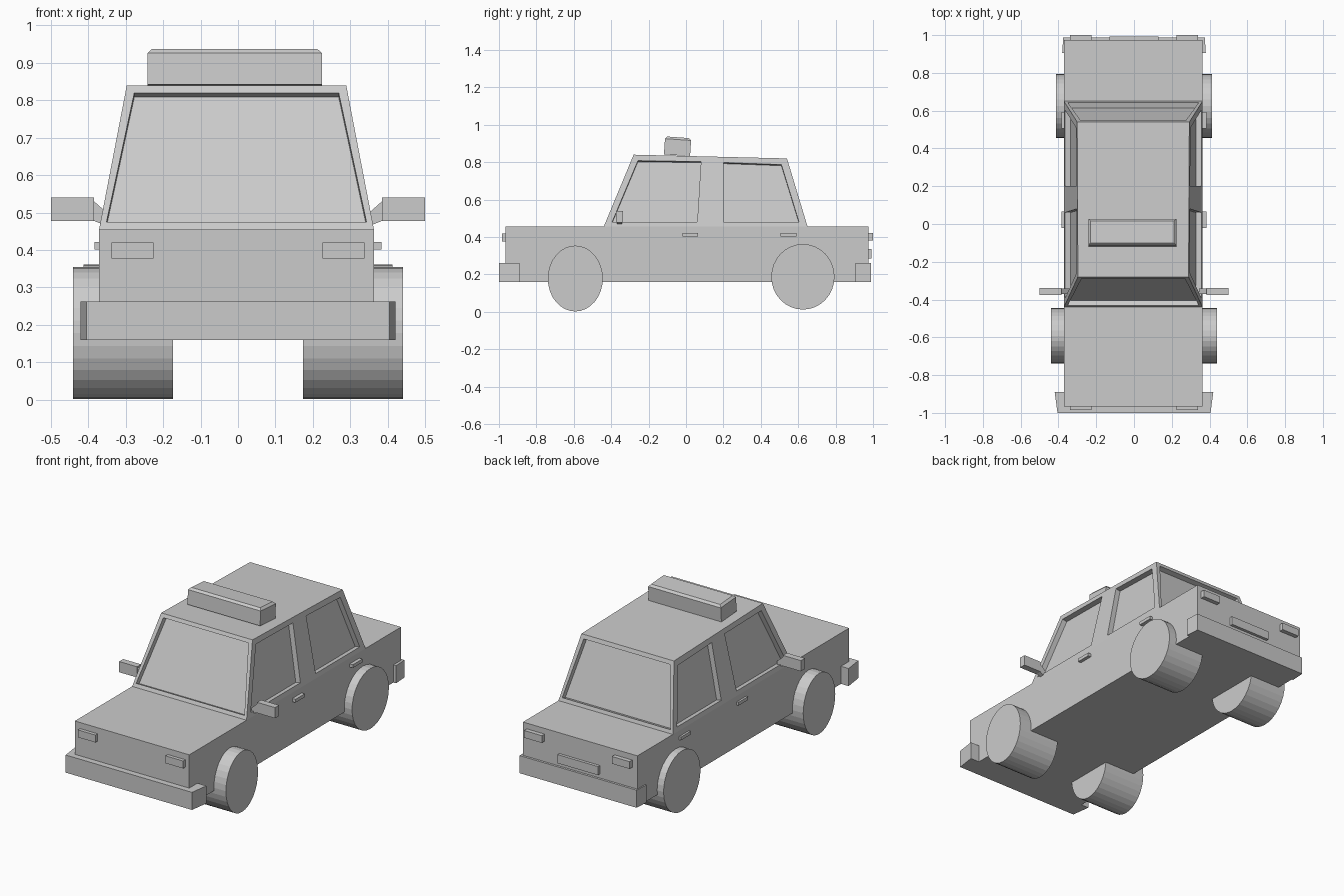
import bpy, bmesh, math
from mathutils import Vector, Matrix

if "Cube" in bpy.data.objects:
    bpy.data.objects.remove(bpy.data.objects["Cube"], do_unlink=True)

grey = bpy.data.materials.new("plain grey")
grey.use_nodes = True
grey.diffuse_color = (0.6, 0.6, 0.6, 1)
grey.node_tree.nodes["Principled BSDF"].inputs["Base Color"].default_value = (0.6, 0.6, 0.6, 1)

OFF = -0.004  # the shell sits a touch off centre


def add_loft(bm, ring_a, ring_b):
    """Closed solid between two rings of points."""
    a = [bm.verts.new(p) for p in ring_a]
    b = [bm.verts.new(p) for p in ring_b]
    n = len(a)
    bm.faces.new(a)
    bm.faces.new(b)
    for i in range(n):
        j = (i + 1) % n
        bm.faces.new((a[i], a[j], b[j], b[i]))


def finish(name, bm):
    bmesh.ops.recalc_face_normals(bm, faces=bm.faces)
    mesh = bpy.data.meshes.new(name)
    bm.to_mesh(mesh)
    bm.free()
    mesh.materials.append(grey)
    obj = bpy.data.objects.new(name, mesh)
    bpy.context.collection.objects.link(obj)
    return obj


def loft(name, ring_a, ring_b):
    bm = bmesh.new()
    add_loft(bm, ring_a, ring_b)
    return finish(name, bm)


def rect(x0, x1, y0, y1, z):
    return [(x0, y0, z), (x1, y0, z), (x1, y1, z), (x0, y1, z)]


def box(name, x, y, z):
    x = sorted(x)
    return loft(name, rect(*x, *y, z[0]), rect(*x, *y, z[1]))


# lower body
box("lower_body", (-0.367 + OFF, 0.367 + OFF), (-0.965, 0.975), (0.16, 0.455))

# cabin shell
BASE = 0.455
RISE = 0.385


def side_x(z):
    return 0.367 - 0.074 * (z - BASE) / RISE


def front_y(z):
    return -0.44 + 0.16 * (z - BASE) / RISE


def rear_y(z):
    return 0.65 - 0.11 * (z - BASE) / 0.365


front_top, rear_top = 0.84, 0.82
wf, wr = side_x(front_top), side_x(rear_top)
cabin = loft("cabin", rect(-0.367, 0.367, -0.44, 0.65, BASE),
             [(-wf, -0.28, front_top), (wf, -0.28, front_top),
              (wr, 0.54, rear_top), (-wr, 0.54, rear_top)])

# recessed windows
cut = bmesh.new()


def cut_window(points, outward):
    pts = [Vector(p) for p in points]
    n = (pts[1] - pts[0]).cross(pts[3] - pts[0]).normalized()
    if n.dot(Vector(outward)) < 0:
        n = -n
    add_loft(cut, [p + n * 0.02 for p in pts], [p - n * 0.03 for p in pts])


for place, out, top in ((front_y, -1, 0.82), (rear_y, 1, 0.797)):
    low = 0.475
    a, b = side_x(low) - 0.016, side_x(top) - 0.024
    cut_window([(-a, place(low), low), (a, place(low), low),
                (b, place(top), top), (-b, place(top), top)], (0, out, 0))

side_windows = [
    [(-0.395, 0.48), (0.06, 0.48), (0.08, 0.803), (-0.257, 0.808)],
    [(0.2, 0.48), (0.604, 0.48), (0.51, 0.787), (0.2, 0.798)],
]
for s in (1, -1):
    for window in side_windows:
        cut_window([(s * side_x(z), y, z) for y, z in window], (s, 0, 0))

cutter = finish("window_cutter", cut)
cutter.hide_render = True
mod = cabin.modifiers.new("windows", "BOOLEAN")
mod.operation = "DIFFERENCE"
mod.solver = "EXACT"
mod.object = cutter
bpy.context.view_layer.update()
cabin.data = bpy.data.meshes.new_from_object(
    cabin.evaluated_get(bpy.context.evaluated_depsgraph_get()))
cabin.modifiers.clear()
bpy.data.objects.remove(cutter, do_unlink=True)
cabin.location.x = OFF

# roof sign with chamfered top
bm = bmesh.new()
bmesh.ops.create_cube(bm, size=1, matrix=Matrix.Diagonal((0.466, 0.14, 0.096, 1)))
top_edges = [e for e in bm.edges if all(v.co.z > 0 for v in e.verts)]
bmesh.ops.bevel(bm, geom=top_edges, offset=0.012, segments=1, affect="EDGES")
sign = finish("roof_sign", bm)
sign.location = (-0.009, -0.045, 0.885)
sign.rotation_euler.x = math.radians(-4)


# bumpers with wrapped ends
def bumper(name, plan):
    loft(name, [(x, y, 0.16) for x, y in plan], [(x, y, 0.262) for x, y in plan])


bumper("front_bumper", [(-0.405, -1), (0.405, -1), (0.42, -0.89), (-0.42, -0.89)])
bumper("rear_bumper", [(-0.38, 0.905), (0.38, 0.905), (0.375, 0.988), (-0.375, 0.988)])

# rear plate
box("rear_plate", (-0.13, 0.13), (0.97, 0.992), (0.285, 0.335))


# wheels, slightly taller than long
def wheel(name, side, inner, outer, y, z, ry, rz):
    rings = []
    for x in (inner, outer):
        angles = [2 * math.pi * i / 32 for i in range(32)]
        rings.append([(side * x, y + ry * math.cos(t), z + rz * math.sin(t)) for t in angles])
    loft(name, *rings)


# mirrored details
for side, label in ((1, "left"), (-1, "right")):
    wheel(label + "_front_wheel", side, 0.173, 0.44, -0.592, 0.178, 0.147, 0.176)
    wheel(label + "_rear_wheel", side, 0.175, 0.412, 0.625, 0.187, 0.169, 0.175)
    lamp_x = (side * 0.225, side * 0.338)
    box(label + "_headlight", lamp_x, (-0.985, -0.96), (0.377, 0.42))
    box(label + "_tail_light", lamp_x, (0.97, 1.0), (0.38, 0.422))
    handle_x = (side * 0.35, side * 0.383)
    box(label + "_front_handle", handle_x, (-0.02, 0.065), (0.402, 0.421))
    box(label + "_rear_handle", handle_x, (0.505, 0.592), (0.402, 0.421))
    # door mirror and its tapered stalk
    box(label + "_mirror", (side * 0.385, side * 0.5), (-0.375, -0.338), (0.478, 0.54))
    stalk = [[(side * x, y, z) for y, z in ((-0.37, lo), (-0.342, lo), (-0.342, hi), (-0.37, hi))]
             for x, lo, hi in ((0.345, 0.462, 0.495), (0.39, 0.48, 0.535))]
    loft(label + "_mirror_stalk", *stalk)
